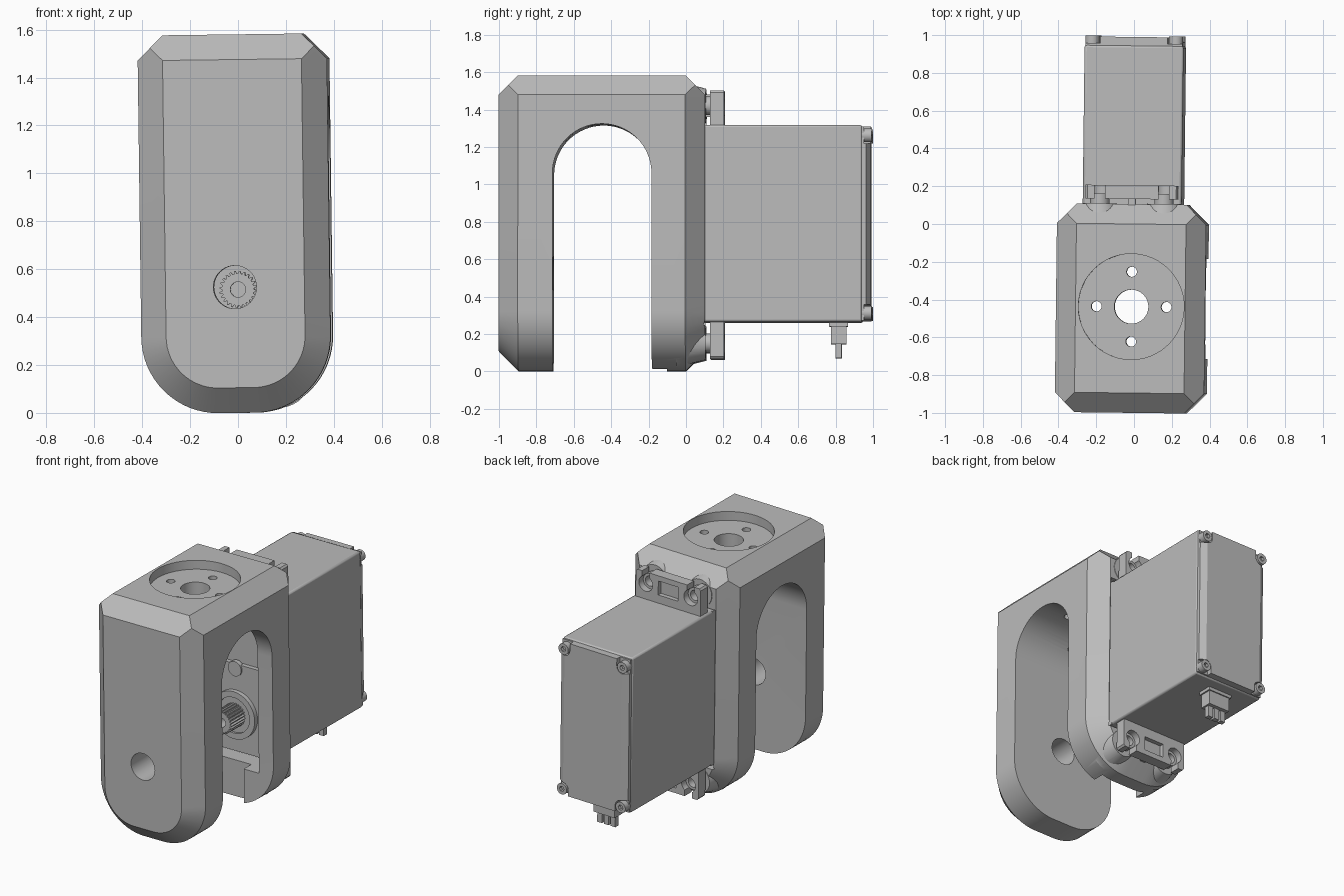
import bpy, bmesh
from math import sin, cos, pi, tau
from mathutils import Matrix

if "Cube" in bpy.data.objects:
    bpy.data.objects.remove(bpy.data.objects["Cube"])

grey = bpy.data.materials.new("plain grey")
grey.use_nodes = True
grey.diffuse_color = (0.5, 0.5, 0.5, 1)
grey.node_tree.nodes["Principled BSDF"].inputs["Base Color"].default_value = (0.5, 0.5, 0.5, 1)
parts = []


def finish(name, bm):
    bmesh.ops.recalc_face_normals(bm, faces=bm.faces)
    mesh = bpy.data.meshes.new(name)
    bm.to_mesh(mesh)
    bm.free()
    mesh.materials.append(grey)
    obj = bpy.data.objects.new(name, mesh)
    bpy.context.collection.objects.link(obj)
    parts.append(obj)
    return obj


def hull(name, points):
    """Convex solid around the points, with flat regions merged."""
    bm = bmesh.new()
    for p in points:
        bm.verts.new(p)
    res = bmesh.ops.convex_hull(bm, input=bm.verts)
    loose = {g for g in res["geom_interior"] if isinstance(g, bmesh.types.BMVert)}
    bmesh.ops.delete(bm, geom=list(loose), context="VERTS")
    bmesh.ops.dissolve_limit(bm, angle_limit=0.01, verts=bm.verts, edges=bm.edges)
    return finish(name, bm)


def box(name, xs, ys, zs):
    return hull(name, [(x, y, z) for x in xs for y in ys for z in zs])


def ring(r, n=40):
    return [(r * cos(tau * i / n), r * sin(tau * i / n)) for i in range(n)]


def cyl_y(name, x, z, r, y0, y1, r1=None, n=40):
    return hull(name, [(x + a, y, z + b) for y, rr in ((y0, r), (y1, r1 or r))
                       for a, b in ring(rr, n)])


def cyl_z(name, x, y, r, z0, z1):
    return hull(name, [(x + a, y + b, z) for z in (z0, z1) for a, b in ring(r, 48)])


def combine(obj, tools, op="DIFFERENCE"):
    """Apply booleans and discard the tool objects."""
    for t in tools:
        m = obj.modifiers.new("bool", "BOOLEAN")
        m.operation, m.object, m.solver = op, t, "EXACT"
    dg = bpy.context.evaluated_depsgraph_get()
    dg.update()
    mesh = bpy.data.meshes.new_from_object(obj.evaluated_get(dg))
    obj.modifiers.clear()
    obj.data = mesh
    for t in tools:
        parts.remove(t)
        bpy.data.objects.remove(t)


# Bracket: chamfered block with rounded lower corners
W, C, TOP, FRONT, BACK, R = 0.395, 0.105, 1.58, -1.0, 0.105, 0.32
pts = []
for s in (-1, 1):
    for y, d in ((FRONT, 1), (BACK, -1)):
        pts += [(s * (W - C), y + d * C, TOP), (s * (W - C), y, TOP - C),
                (s * W, y + d * C, TOP - C),
                (s * (W - C / 2), y + d * C / 2, TOP - C / 2)]
        for i in range(17):
            a = pi / 2 * i / 16
            for r, yy in ((R, y + d * C), (R - C, y)):
                pts.append((s * (W - R + r * cos(a)), yy, R - r * sin(a)))
bracket = hull("bracket", pts)

# Screw bosses that fill the rear chamfer
EARS = ((1.42, 1), (0.15, -1))
combine(bracket, [cyl_y("boss", s * 0.17, z, 0.13, -0.05, 0.108, 0.09)
                  for s in (-1, 1) for z, _ in EARS], "UNION")

# Arched slot, horn recess, bores, servo pocket and cable channel
MID = -0.445
arch = [(-0.5, -0.265), (-0.5, 0.265)]
arch = [(MID + y, z) for z, y in arch] + [
    (MID + 0.265 * cos(pi * i / 32), 1.055 + 0.265 * sin(pi * i / 32)) for i in range(33)]
cuts = [hull("slot", [(x, y, z) for x in (-1, 1) for y, z in arch]),
        cyl_z("recess", 0.005, -0.438, 0.28, TOP - 0.06, 2),
        cyl_z("bore", 0.005, -0.438, 0.09, 1.1, 2),
        cyl_y("shaft_hole", 0, 0.525, 0.09, -1.2, -0.6),
        box("pocket", (-0.285, 0.285), (-0.3, 0.3), (0.245, 1.33)),
        box("channel", (-0.17, 0.17), (-0.3, -0.1), (-0.1, 0.3))]
cuts += [cyl_z("bolt_hole", 0.005 + a, -0.438 + b, 0.027, 1.1, 2) for a, b in ring(0.185, 4)]
cuts += [cyl_y("screw_hole", s * 0.17, z, 0.03, 0, 0.2, n=20) for s in (-1, 1) for z, _ in EARS]
combine(bracket, cuts)

# Servo case, with its gearbox stepped forward inside the pocket
SX, Z0, Z1 = 0.262, 0.262, 1.315
case = box("servo_case", (-SX, SX), (0.06, 0.945), (Z0, Z1))
bev = case.modifiers.new("soft_edges", "BEVEL")
bev.width, bev.segments = 0.012, 2
box("gearbox", (-SX, SX), (-0.02, 0.1), (Z0, 0.85))
box("gearbox_upper", (-SX, SX), (0.01, 0.1), (0.84, Z1))
cyl_y("gearbox_bump", 0, 0.82, 0.05, -0.03, 0, n=24)

# Output shaft with collar and splines
GX, GZ = 0.003, 0.515
collar = cyl_y("output_collar", GX, GZ, 0.16, -0.05, 0)
combine(collar, [cyl_y("groove", GX, GZ, 0.12, -0.1, -0.035)])
bm = bmesh.new()
teeth = [bm.verts.new((GX + r * cos(pi * i / 48), -0.18, GZ + r * sin(pi * i / 48)))
         for i in range(96) for r in ((0.078 if i // 2 % 2 else 0.066),)]
face = bm.faces.new(teeth)
ext = bmesh.ops.extrude_face_region(bm, geom=[face])["geom"]
bmesh.ops.translate(bm, vec=(0, 0.16, 0), verts=[v for v in ext if isinstance(v, bmesh.types.BMVert)])
spline = finish("spline_shaft", bm)
combine(spline, [cyl_y("shaft_bore", GX, GZ, 0.032, -0.3, -0.08)])

# Rear cover with sloped sides, notched for the corner screws
CZ0, CZ1 = Z0 + 0.008, Z1 - 0.008
cover = hull("rear_cover", [(s * x, y, z) for s in (-1, 1) for x, y in
             ((SX - 0.005, 0.94), (SX - 0.005, 0.965), (SX - 0.045, 0.99)) for z in (CZ0, CZ1)])
corners = [(s * 0.222, z) for s in (-1, 1) for z in (0.31, 1.26)]
notches = []
for x, z in corners:
    sx, sz = (1 if x > 0 else -1), (1 if z > 0.8 else -1)
    notches.append(hull("notch", [(x + a + sx * k, y, z + b + sz * k2) for a, b in ring(0.045, 24)
                                  for k in (0, 0.1) for k2 in (0, 0.1) for y in (0.955, 1.1)]))
combine(cover, notches)
for x, z in corners:
    screw = cyl_y("cover_screw", x, z, 0.037, 0.94, 0.996, n=24)
    combine(screw, [cyl_y("socket", x, z, 0.018, 0.975, 1.1, n=6)])

# Mounting ears with open screw slots
for z, d in EARS:
    inner, outer = (1.30, 1.50) if d > 0 else (0.28, 0.065)
    ear = hull("mounting_ear", [(s * x, y, zz) for s in (-1, 1) for y in (0.132, 0.205)
               for x, zz in ((0.245, inner), (0.245, outer - d * 0.012), (0.235, outer))])
    cuts = []
    for s in (-1, 1):
        cuts += [cyl_y("slot_hole", s * 0.17, z, 0.052, 0, 0.4, n=28),
                 box("slot_mouth", (s * 0.17 - 0.028, s * 0.17 + 0.028), (0, 0.4), (z, z + d * 0.2))]
    cuts.append(box("window", (-0.075, 0.075), (0.175, 0.4), (z - 0.05, z + 0.045)))
    combine(ear, cuts)
    for s in (-1, 1):
        grommet = cyl_y("grommet", s * 0.17, z, 0.051, 0.108, 0.16, n=28)
        combine(grommet, [cyl_y("grommet_hole", s * 0.17, z, 0.034, 0, 0.4, n=20)])
    box("ear_rib", (-0.02, 0.02), (0.08, 0.14), (z - 0.06, z + d * 0.06))

# Cable plug and its three wires under the case
box("plug_flange", (-0.09, 0.09), (0.766, 0.866), (0.24, 0.27))
box("plug", (-0.08, 0.08), (0.776, 0.858), (0.145, 0.25))
for x in (-0.05, 0, 0.05):
    box("plug_pin", (x - 0.018, x + 0.018), (0.8, 0.833), (0.07, 0.15))

# Slight lean of the whole assembly, then shading
lean = (Matrix.Translation((0.006, 0, 0)) @ Matrix.Rotation(-0.012, 4, "Z")
        @ Matrix.Rotation(-0.013, 4, "Y"))
bpy.ops.object.select_all(action="DESELECT")
for obj in parts:
    obj.data.transform(lean)
    obj.select_set(True)
bpy.context.view_layer.objects.active = bracket
bpy.ops.object.shade_smooth_by_angle(angle=0.5)
